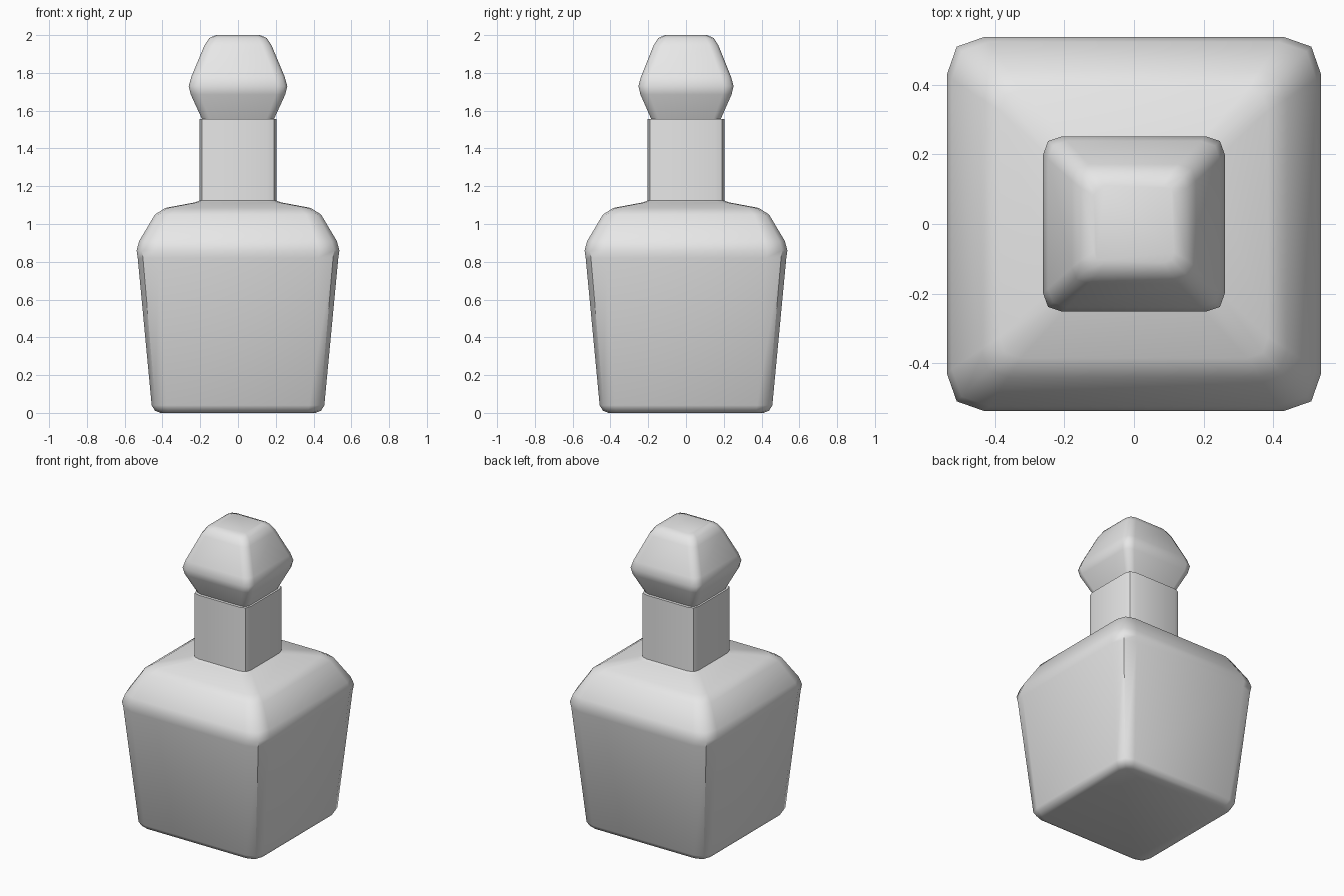
import bpy
import bmesh
from math import radians

cube = bpy.data.objects.get("Cube")
if cube:
    bpy.data.objects.remove(cube, do_unlink=True)

grey = bpy.data.materials.new("plain grey")
grey.use_nodes = True
grey.diffuse_color = (0.8, 0.8, 0.8, 1)
grey.node_tree.nodes["Principled BSDF"].inputs["Base Color"].default_value = (0.8, 0.8, 0.8, 1)


def ring(bm, z, half, corner, depth):
    """Square ring with two-step rounded corners."""
    a, b = half - corner, half - corner * 0.26
    x, y = 1, 1
    points = []
    quarter = [(half, a), (b, b), (a, half)]
    for _ in range(4):
        points += quarter
        quarter = [(-q, p) for p, q in quarter]
    return [bm.verts.new((p, q * depth, z)) for p, q in points]


def loft(name, profile, depth=1.0):
    """Skin square rings listed as (height, half width, corner size)."""
    bm = bmesh.new()
    rings = [ring(bm, *level, depth) for level in profile]
    for low, high in zip(rings, rings[1:]):
        n = len(low)
        for i in range(n):
            j = (i + 1) % n
            bm.faces.new((low[i], low[j], high[j], high[i]))
    bm.faces.new(rings[0][::-1])
    bm.faces.new(rings[-1])
    mesh = bpy.data.meshes.new(name)
    bm.to_mesh(mesh)
    bm.free()
    mesh.materials.append(grey)
    obj = bpy.data.objects.new(name, mesh)
    bpy.context.collection.objects.link(obj)
    bpy.ops.object.select_all(action="DESELECT")
    obj.select_set(True)
    bpy.context.view_layer.objects.active = obj
    bpy.ops.object.shade_smooth_by_angle(angle=radians(50))
    return obj


# Tapered bottle with bevelled base, sloping shoulders and straight neck
loft("bottle", [
    (0.0, 0.41, 0.06), (0.012, 0.44, 0.07), (0.04, 0.457, 0.08),
    (0.82, 0.531, 0.107), (0.86, 0.537, 0.107), (0.91, 0.523, 0.107),
    (1.05, 0.44, 0.08), (1.085, 0.385, 0.06), (1.115, 0.225, 0.05),
    (1.125, 0.203, 0.05), (1.555, 0.203, 0.05),
])

# Faceted stopper, slightly narrower from front to back
loft("stopper", [
    (1.55, 0.188, 0.04), (1.685, 0.25, 0.05), (1.73, 0.261, 0.055),
    (1.78, 0.247, 0.055), (1.945, 0.178, 0.05), (1.985, 0.152, 0.045),
    (2.0, 0.115, 0.03),
], depth=0.965)
